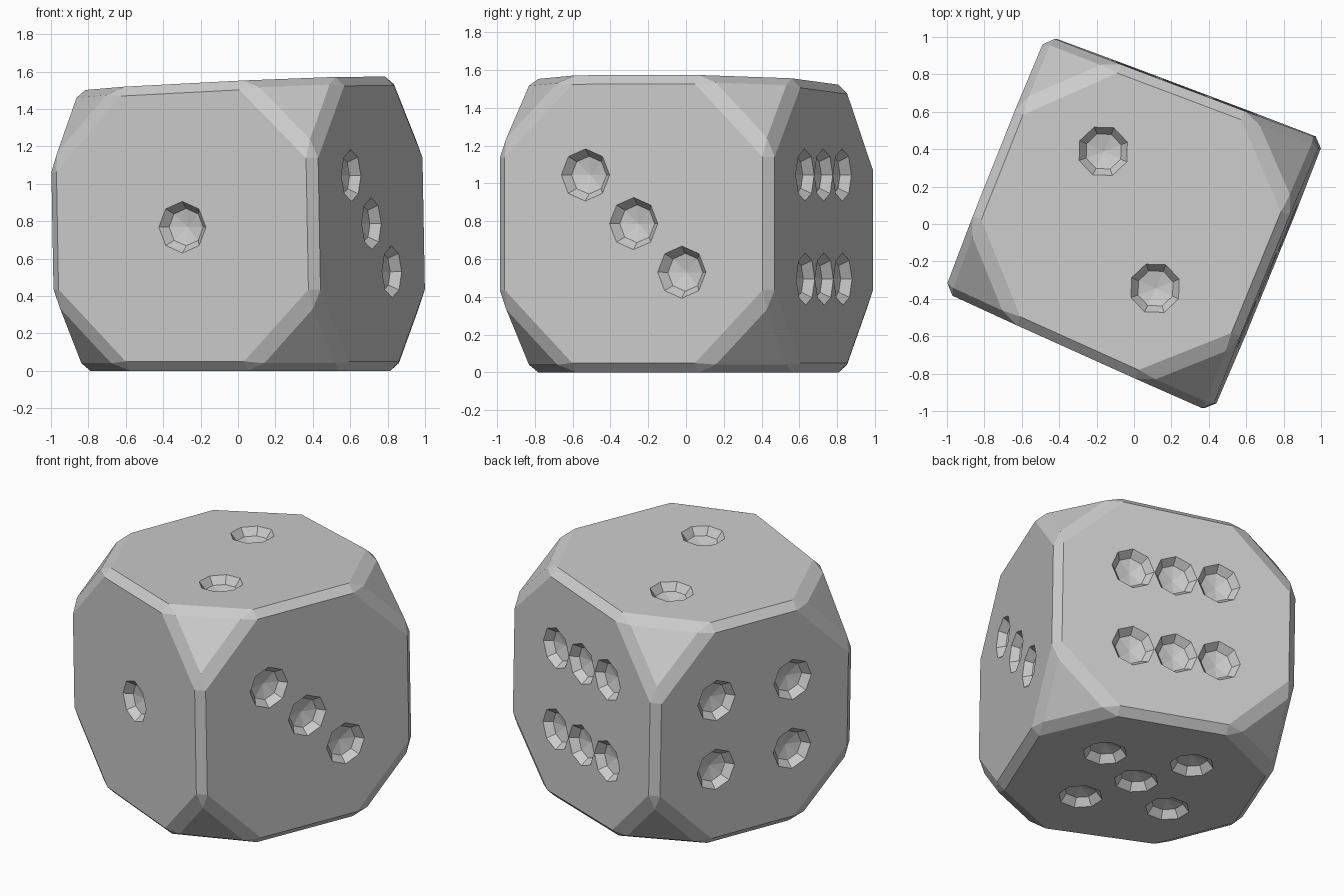
import bpy, bmesh, math
from mathutils import Vector

if "Cube" in bpy.data.objects:
    bpy.data.objects.remove(bpy.data.objects["Cube"])

CUT, BEV, R, S = 0.415, 0.05, 0.138, 0.277   # corner cut, edge bevel, pip radius, pip spacing


# Slightly tilted cube corners: A front, B right, C back, D left
def corner(x, y, top):
    z = (1.538 + 0.045 * x - 0.016 * y) if top else 0.0
    return Vector((x - 0.018 * (z - 0.77), y, z))


plan = [(0.416, -1.005), (1.012, 0.451), (-0.465, 1.007), (-1.011, -0.363)]
lo = [corner(x, y, False) for x, y in plan]
hi = [corner(x, y, True) for x, y in plan]

# Body: hull of points set back along every edge, then bevelled
bm = bmesh.new()
for i in range(4):
    for ring, other in ((lo, hi), (hi, lo)):
        for n in (ring[i - 1], ring[(i + 1) % 4], other[i]):
            bm.verts.new(ring[i] + (n - ring[i]).normalized() * CUT)
bmesh.ops.convex_hull(bm, input=bm.verts[:])
bmesh.ops.dissolve_limit(bm, angle_limit=math.radians(6), verts=bm.verts[:], edges=bm.edges[:])
bmesh.ops.bevel(bm, geom=bm.edges[:], offset=BEV, offset_type='OFFSET', segments=1,
                affect='EDGES', profile=0.5)
bmesh.ops.recalc_face_normals(bm, faces=bm.faces[:])
mesh = bpy.data.meshes.new("die_body")
bm.to_mesh(mesh)
bm.free()
body = bpy.data.objects.new("die_body", mesh)
bpy.context.collection.objects.link(body)


# Pip cutter: eight-sided shallow bowl, placed in a face frame
def add_pip(bm, centre, u, v, n):
    rings = []
    for r, h in ((R, 0.05), (R, 0.0), (0.1, -0.05)):
        rings.append([bm.verts.new(centre + n * h + r * (u * math.cos(a) + v * math.sin(a)))
                      for a in (k * math.pi / 4 for k in range(8))])
    tip = bm.verts.new(centre - n * 0.072)
    bm.faces.new(rings[0])
    for k in range(8):
        j = (k + 1) % 8
        for a, b in zip(rings, rings[1:]):
            bm.faces.new((a[k], b[k], b[j], a[j]))
        bm.faces.new((rings[2][k], tip, rings[2][j]))


# Each face: four corners (counter-clockwise from outside) and pip offsets
A, B, C, D = range(4)
sq = [(a, b) for a in (-1, 1) for b in (-1, 1)]
faces = [
    ((lo[D], lo[A], hi[A], hi[D]), [(0, 0)]),
    ((hi[D], hi[A], hi[B], hi[C]), [(-S, S), (S, -S)]),
    ((lo[A], lo[B], hi[B], hi[A]), [(-S, 0.257), (0, 0), (S, -0.257)]),
    ((lo[C], lo[D], hi[D], hi[C]), [(0.28 * a, 0.235 * b) for a, b in sq]),
    ((lo[A], lo[D], lo[C], lo[B]), [(0, 0)] + [(S * a, S * b) for a, b in sq]),
    ((lo[B], lo[C], hi[C], hi[B]), [(0.28 * a, 0.275 * b) for a in (-1, 0, 1) for b in (-1, 1)]),
]
bm = bmesh.new()
for quad, pips in faces:
    mid = sum(quad, Vector()) / 4
    u = (quad[1] - quad[0]).normalized()
    n = u.cross(quad[3] - quad[0]).normalized()
    v = n.cross(u)
    for a, b in pips:
        add_pip(bm, mid + u * a + v * b, u, v, n)
bmesh.ops.recalc_face_normals(bm, faces=bm.faces[:])
mesh = bpy.data.meshes.new("pip_cutter")
bm.to_mesh(mesh)
bm.free()
cutter = bpy.data.objects.new("pip_cutter", mesh)
cutter.hide_render = True
bpy.context.collection.objects.link(cutter)

# Carve the pips
mod = body.modifiers.new("pips", 'BOOLEAN')
mod.operation = 'DIFFERENCE'
mod.solver = 'EXACT'
mod.object = cutter
bpy.context.view_layer.objects.active = body
bpy.ops.object.modifier_apply(modifier=mod.name)
bpy.data.objects.remove(cutter)
